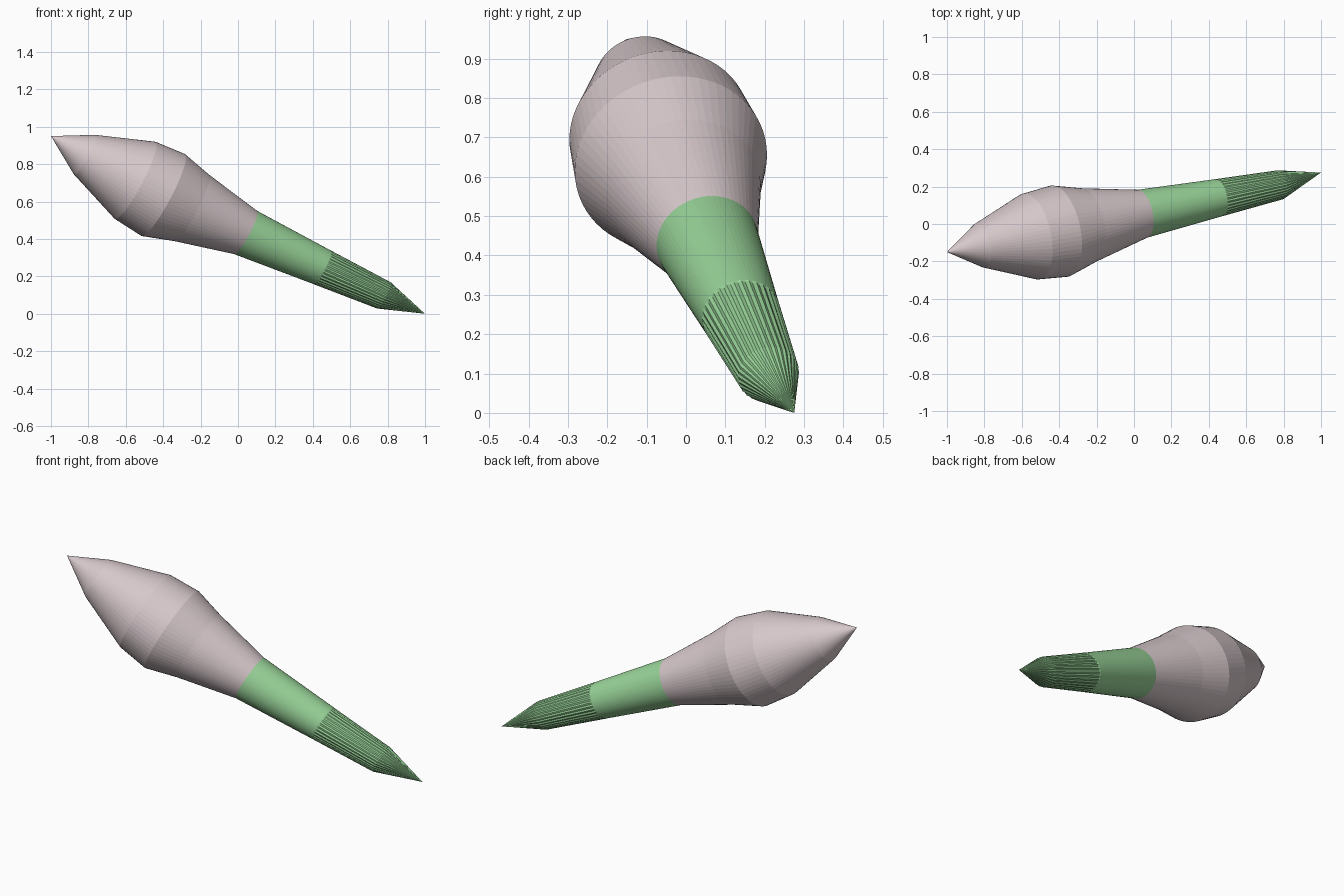
import bpy, bmesh, math
from mathutils import Vector

if "Cube" in bpy.data.objects:
    bpy.data.objects.remove(bpy.data.objects["Cube"])

SIDES = 64
NORMAL = Vector((1, 0.2, -0.53)).normalized()      # rings face along this
U = NORMAL.cross(Vector((0, 1, 0))).normalized()
V = NORMAL.cross(U)


def axis(x, dy=0, dz=0):
    """Point on the slanted centre line, with an optional bend."""
    return Vector((x, 0.054 + 0.21 * (x - 0.04) + dy, 0.435 - 0.455 * (x - 0.04) + dz))


def material(name, rgb):
    m = bpy.data.materials.new(name)
    m.diffuse_color = (*rgb, 1)
    m.use_nodes = True
    m.node_tree.nodes["Principled BSDF"].inputs["Base Color"].default_value = m.diffuse_color
    return m


def loft(name, rings, tip, mat):
    """Skin rings of (centre, radius, groove depth), closing to a point at tip."""
    bm = bmesh.new()
    loops = []
    for c, r, groove in rings:
        loop = []
        for i in range(SIDES):
            a = 2 * math.pi * i / SIDES
            k = r * (1 - groove * (i % 2))
            loop.append(bm.verts.new(c + (U * math.cos(a) + V * math.sin(a)) * k))
        loops.append(loop)
    for a, b in zip(loops, loops[1:]):
        for i in range(SIDES):
            j = (i + 1) % SIDES
            bm.faces.new((a[i], a[j], b[j], b[i]))
    end = bm.verts.new(tip)
    for i in range(SIDES):
        bm.faces.new((loops[-1][i], loops[-1][(i + 1) % SIDES], end))
    bm.faces.new(loops[0])
    bmesh.ops.recalc_face_normals(bm, faces=bm.faces)
    me = bpy.data.meshes.new(name)
    bm.to_mesh(me)
    bm.free()
    me.materials.append(mat)
    ob = bpy.data.objects.new(name, me)
    bpy.context.collection.objects.link(ob)
    return ob


# Bulbous head, bending slightly up towards its point
loft("head", [
    (axis(0.04), 0.131, 0),
    (axis(-0.25), 0.201, 0),
    (axis(-0.40), 0.248, 0),
    (axis(-0.55, 0.003, 0.01), 0.233, 0),
    (axis(-0.82, 0.012, 0.024), 0.12, 0),
], Vector((-1, -0.15, 0.95)), material("pale_pink", (0.68, 0.58, 0.60)))

# Tapering handle with a finely grooved end
loft("handle", [
    (axis(0.04), 0.131, 0),
    (axis(0.45), 0.101, 0),
    (axis(0.455), 0.101, 0.04),
    (axis(0.78), 0.079, 0.04),
], Vector((1, 0.275, 0.0)), material("green", (0.31, 0.64, 0.31)))
